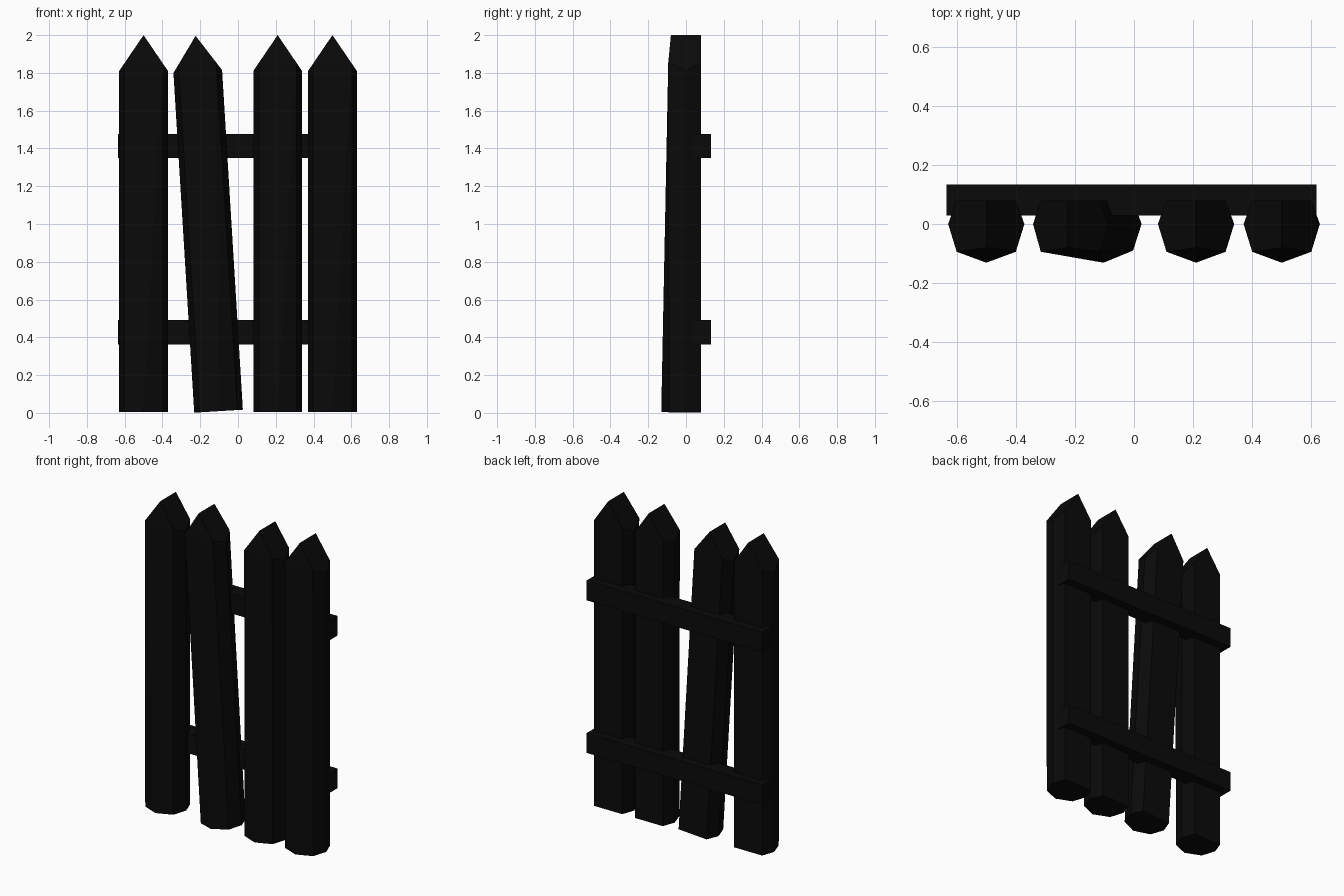
import bpy, bmesh
from math import radians
from mathutils import Matrix

if "Cube" in bpy.data.objects:
    bpy.data.objects.remove(bpy.data.objects["Cube"])

wood = bpy.data.materials.new("dark_wood")
wood.diffuse_color = (0.003, 0.003, 0.003, 1)
wood.use_nodes = True
wood.node_tree.nodes["Principled BSDF"].inputs["Base Color"].default_value = wood.diffuse_color


def finish(bm, name, location, lean=0):
    bmesh.ops.recalc_face_normals(bm, faces=bm.faces)
    me = bpy.data.meshes.new(name)
    bm.to_mesh(me)
    bm.free()
    me.materials.append(wood)
    ob = bpy.data.objects.new(name, me)
    bpy.context.collection.objects.link(ob)
    ob.location = location
    ob.rotation_euler.y = radians(lean)


def picket(name, x, z, lean=0):
    # Heptagonal log: ridged front, flat back, gabled top with ridge along y
    bm = bmesh.new()
    ring = [(0.1, -0.09), (0.129, 0), (0.1, 0.08), (-0.1, 0.08), (-0.129, 0), (-0.1, -0.09)]
    roof = lambda px: 2.0 - z - abs(px) * 1.47
    low = [bm.verts.new((px, py, 0)) for px, py in ring]
    top = [bm.verts.new((px, py - (0.004 if py < 0 else 0), roof(px))) for px, py in ring]
    front = bm.verts.new((0, -0.131, 0))
    ridge_f = bm.verts.new((0, -0.08, roof(0)))
    ridge_b = bm.verts.new((0, 0.08, roof(0)))
    for i in range(5):
        extra = [ridge_b] if i == 2 else []
        bm.faces.new([low[i], low[i + 1], top[i + 1]] + extra + [top[i]])
    # Front bevels converge from the lower ridge to the gable corners
    bm.faces.new((front, low[0], top[0]))
    bm.faces.new((front, top[5], low[5]))
    bm.faces.new((front, top[0], top[5]))
    bm.faces.new((top[0], ridge_f, top[5]))
    # Gable slopes and underside
    bm.faces.new((top[0], top[1], top[2], ridge_b, ridge_f))
    bm.faces.new((top[3], top[4], top[5], ridge_f, ridge_b))
    bm.faces.new([front] + low)
    finish(bm, name, (x, 0, z), lean)


def rail(name, z):
    bm = bmesh.new()
    bmesh.ops.create_cube(bm, size=1, matrix=Matrix.Diagonal((1.252, 0.104, 0.128, 1)))
    finish(bm, name, (-0.009, 0.081, z))


# Upright pickets, the second one leaning left
picket("picket_left", -0.5, 0.005)
picket("picket_leaning", -0.103, 0.009, -3.5)
picket("picket_inner_right", 0.21, 0.005)
picket("picket_right", 0.5, 0.005)

# Horizontal rails behind
rail("upper_rail", 1.413)
rail("lower_rail", 0.427)
